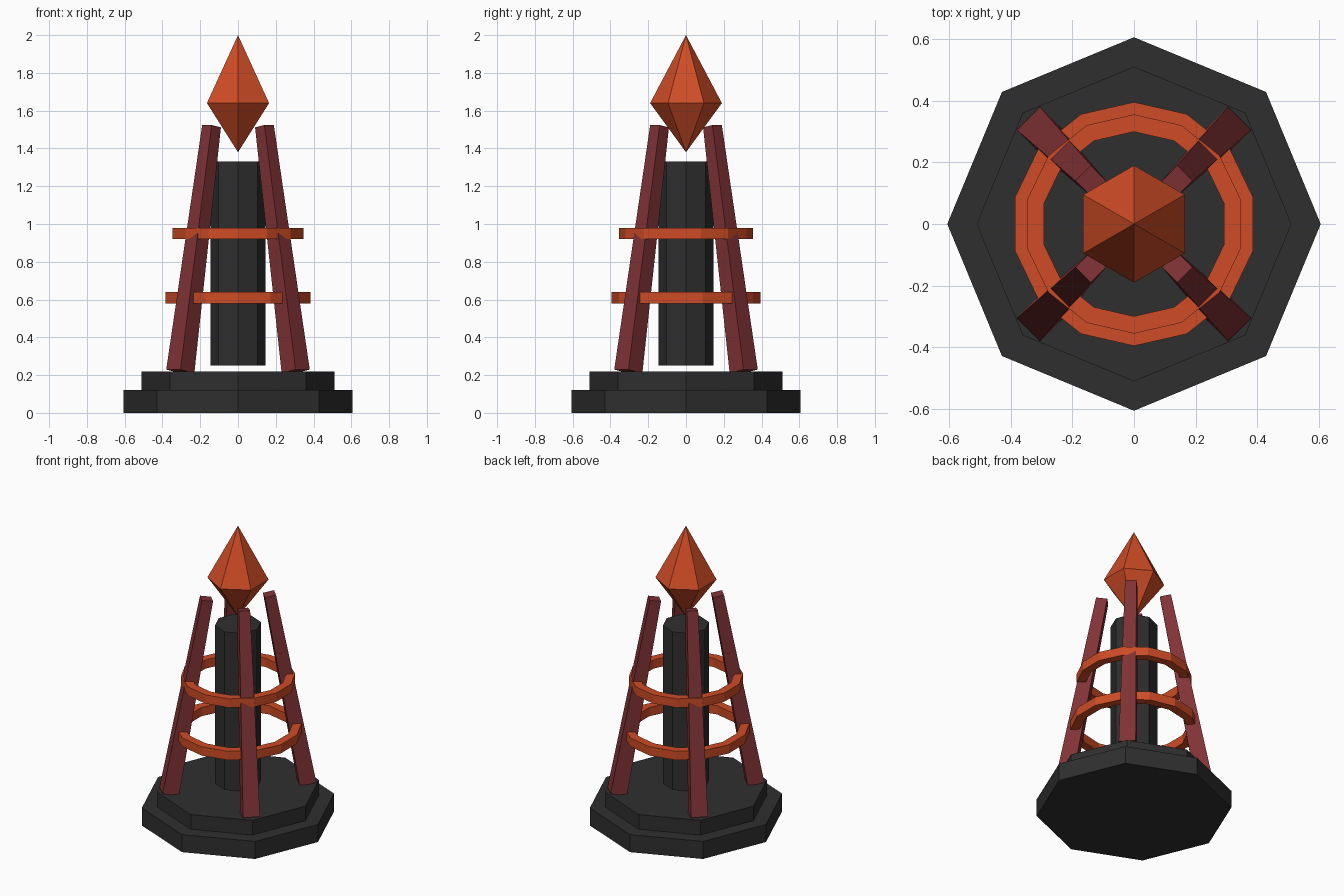
import bpy, bmesh, math
from mathutils import Matrix, Vector

if "Cube" in bpy.data.objects:
    bpy.data.objects.remove(bpy.data.objects["Cube"])


def material(name, rgb):
    m = bpy.data.materials.new(name)
    m.diffuse_color = (*rgb, 1)
    m.use_nodes = True
    m.node_tree.nodes["Principled BSDF"].inputs["Base Color"].default_value = m.diffuse_color
    return m


DARK = material("charcoal", (0.028, 0.028, 0.028))
RED = material("dark red", (0.22, 0.032, 0.036))
ORANGE = material("burnt orange", (0.62, 0.072, 0.019))


def finish(bm, name, mat):
    bmesh.ops.recalc_face_normals(bm, faces=bm.faces)
    me = bpy.data.meshes.new(name)
    bm.to_mesh(me)
    bm.free()
    me.materials.append(mat)
    ob = bpy.data.objects.new(name, me)
    bpy.context.collection.objects.link(ob)
    return ob


def lathe(name, mat, sides, profile, closed=False):
    """Revolve (radius, z) points; first corner on the +y axis."""
    bm = bmesh.new()
    rings = []
    for r, z in profile:
        if r == 0:
            rings.append([bm.verts.new((0, 0, z))] * sides)
        else:
            rings.append([bm.verts.new((r * math.sin(2 * math.pi * i / sides),
                                        r * math.cos(2 * math.pi * i / sides), z))
                          for i in range(sides)])
    pairs = list(zip(rings, rings[1:]))
    if closed:
        pairs.append((rings[-1], rings[0]))
    for a, b in pairs:
        for i in range(sides):
            j = (i + 1) % sides
            bm.faces.new(dict.fromkeys((a[i], a[j], b[j], b[i])))
    if not closed:
        for ring in (rings[0], rings[-1]):
            if len(set(ring)) > 1:
                bm.faces.new(ring)
    return finish(bm, name, mat)


# Stepped octagonal base and floating core column
lathe("base_lower_step", DARK, 8, [(0.605, 0), (0.605, 0.12)])
lathe("base_upper_step", DARK, 8, [(0.51, 0.12), (0.51, 0.22)])
lathe("core_column", DARK, 8, [(0.145, 0.25), (0.145, 1.33)])

# Two flat hoops around the legs
for name, r, z in (("lower_hoop", 0.395, 0.58), ("upper_hoop", 0.355, 0.92)):
    lathe(name, ORANGE, 14, [(r, z), (r, z + 0.06), (r - 0.056, z + 0.06), (r - 0.056, z)], True)

# Crystal on top
lathe("crystal", ORANGE, 6, [(0, 1.38), (0.19, 1.64), (0, 2.0)])

# Four tapered legs leaning inwards
foot, tip = Vector((0.432, 0, 0.22)), Vector((0.198, 0, 1.518))
axis = tip - foot
lean = Matrix.Rotation(math.atan2(axis.x, axis.z), 4, 'Y')
for k, name in enumerate(("back_right_leg", "back_left_leg", "front_left_leg", "front_right_leg")):
    bm = bmesh.new()
    bmesh.ops.create_cone(bm, cap_ends=True, segments=4, radius1=0.075, radius2=0.05,
                          depth=axis.length, matrix=Matrix.Rotation(math.pi / 4, 4, 'Z'))
    bm.transform(Matrix.Rotation(math.radians(45 + 90 * k), 4, 'Z')
                 @ Matrix.Translation((foot + tip) / 2) @ lean)
    finish(bm, name, RED)
